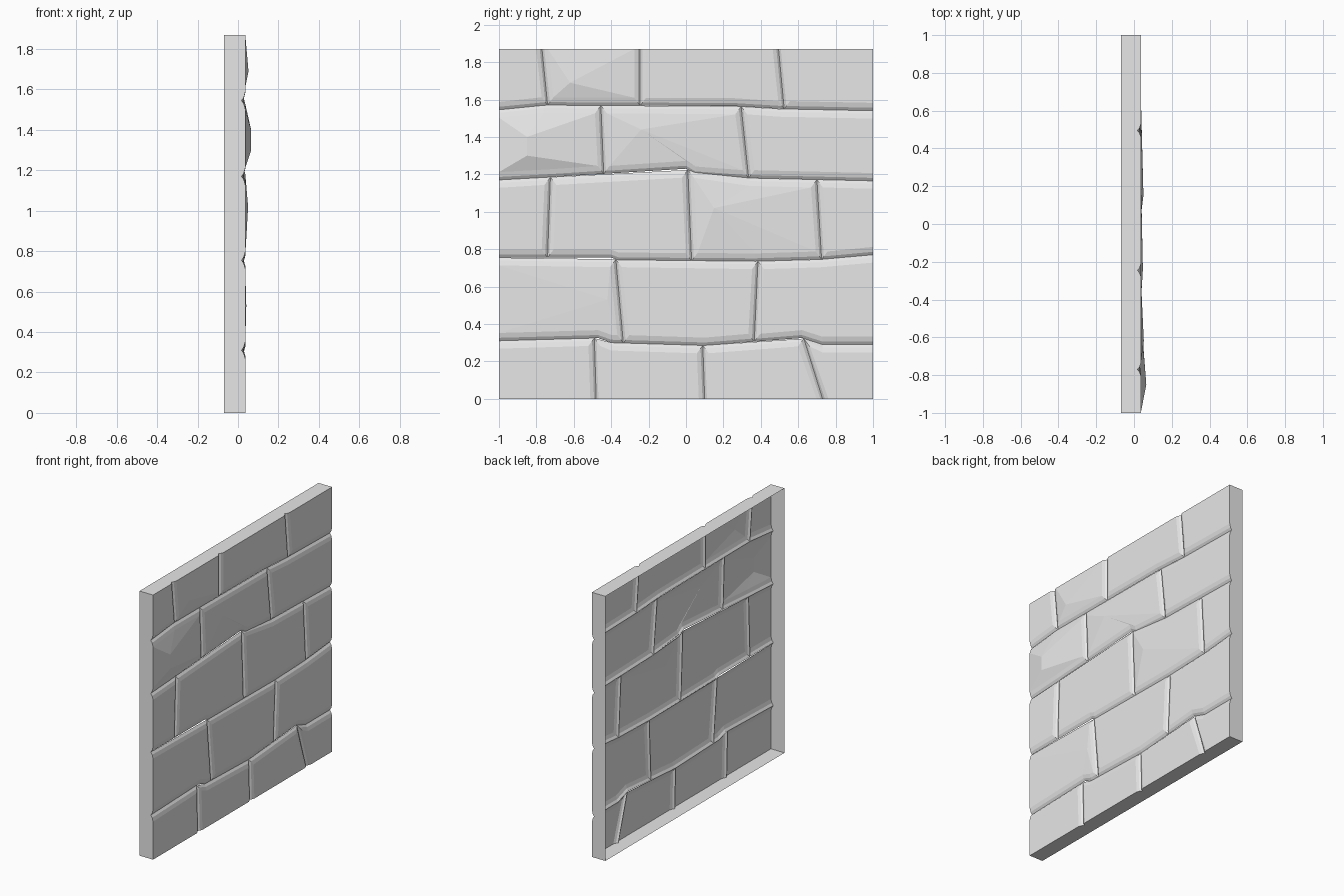
import bpy
import bmesh

cube = bpy.data.objects.get("Cube")
if cube:
    bpy.data.objects.remove(cube)

HEIGHT = 1.87
BACK = -0.07

# Bed joints between courses, as (y, z) lines from bottom to top
beds = [
    [(-1, 0), (1, 0)],
    [(-1, .31), (-.47, .325), (-.4, .3), (.1, .285), (.62, .325), (.73, .29), (1, .29)],
    [(-1, .755), (-.4, .755), (-.36, .74), (.37, .735), (.72, .745), (1, .77)],
    [(-1, 1.17), (-.73, 1.185), (0, 1.23), (.05, 1.2), (.34, 1.18), (1, 1.165)],
    [(-1, 1.545), (-.76, 1.57), (.26, 1.565), (.5, 1.55), (1, 1.54)],
    [(-1, HEIGHT), (1, HEIGHT)],
]
# Upright joints of each course, as (y at bottom, y at top)
joints = [
    [(-.48, -.49), (.1, .09), (.73, .63)],
    [(-.335, -.375), (.365, .385)],
    [(-.74, -.725), (.03, .01), (.725, .70)],
    [(-.44, -.455), (.335, .295)],
    [(-.74, -.77), (-.245, -.245), (.525, .495)],
]
# Raised facets: (course, brick) -> peaks as (x, y, z)
peaks = {
    (1, 0): [(.041, -.42, .53)],
    (2, 2): [(.05, .15, 1.02)],
    (3, 0): [(.065, -.85, 1.30), (.065, -.85, 1.40)],
    (3, 1): [(.047, -.24, 1.44)],
    (4, 1): [(.052, -.62, 1.69)],
}
# Rounded edge of a stone: (inset, x)
rings = [(0, .018), (.016, .029), (.042, .036)]


def height_at(line, y):
    for (y0, z0), (y1, z1) in zip(line, line[1:]):
        if y <= y1:
            return z0 + (z1 - z0) * (y - y0) / (y1 - y0)
    return line[-1][1]


def section(line, y0, y1):
    inner = [p for p in line if y0 + .05 < p[0] < y1 - .05]
    return [(y0, height_at(line, y0))] + inner + [(y1, height_at(line, y1))]


def inset(line, amount, dz):
    """Shift a joint line into its stone; panel borders stay in place."""
    pts = []
    for i, (y, z) in enumerate(line):
        if i == 0 and y > -1:
            y += amount * .75
        elif i == len(line) - 1 and y < 1:
            y -= amount * .75
        if 0 < z < HEIGHT:
            z += dz * amount
        pts.append((y, z))
    return pts


def on_border(a, b):
    return (abs(a.y) == 1 and a.y == b.y) or (a.z == b.z and a.z in (0, top_z))


bm = bmesh.new()
top_z = bm.verts.new((0, 0, HEIGHT)).co.z
bm.verts.ensure_lookup_table()
bm.verts.remove(bm.verts[0])


def bridge(outer, inner):
    n = len(outer)
    for i in range(n):
        j = (i + 1) % n
        bm.faces.new((outer[i], outer[j], inner[j], inner[i]))


for row, cuts in enumerate(joints):
    sides = [(-1, -1)] + cuts + [(1, 1)]
    for col, (left, right) in enumerate(zip(sides, sides[1:])):
        low = section(beds[row], left[0], right[0])
        high = section(beds[row + 1], left[1], right[1])
        loops = []
        for amount, x in rings:
            outline = inset(low, amount, 1) + inset(high, amount, -1)[::-1]
            loops.append([bm.verts.new((x, y, z)) for y, z in outline])
        for outer, inner in zip(loops, loops[1:]):
            bridge(outer, inner)
        # Stone face: flat, or pulled up to its peaks
        tips = peaks.get((row, col))
        if tips:
            crown = []
            for v in loops[-1]:
                tip = min(tips, key=lambda p: (p[1] - v.co.y) ** 2 + (p[2] - v.co.z) ** 2)
                crown.append(bm.verts.new(tip))
            bridge(loops[-1], crown)
        else:
            bm.faces.new(loops[-1])
        # Panel sides, open at the back
        base = loops[0]
        for a, b in zip(base, base[1:] + base[:1]):
            if on_border(a.co, b.co):
                back = [bm.verts.new((BACK, v.co.y, v.co.z)) for v in (a, b)]
                bm.faces.new((b, a, back[0], back[1]))

bmesh.ops.remove_doubles(bm, verts=bm.verts[:], dist=.0005)

mesh = bpy.data.meshes.new("stone_wall_panel")
bm.to_mesh(mesh)
bm.free()
wall = bpy.data.objects.new("stone_wall_panel", mesh)
bpy.context.collection.objects.link(wall)

# Plain grey stone
stone = bpy.data.materials.new("grey_stone")
stone.use_nodes = True
grey = (.8, .8, .8, 1)
stone.diffuse_color = grey
stone.node_tree.nodes["Principled BSDF"].inputs["Base Color"].default_value = grey
mesh.materials.append(stone)
